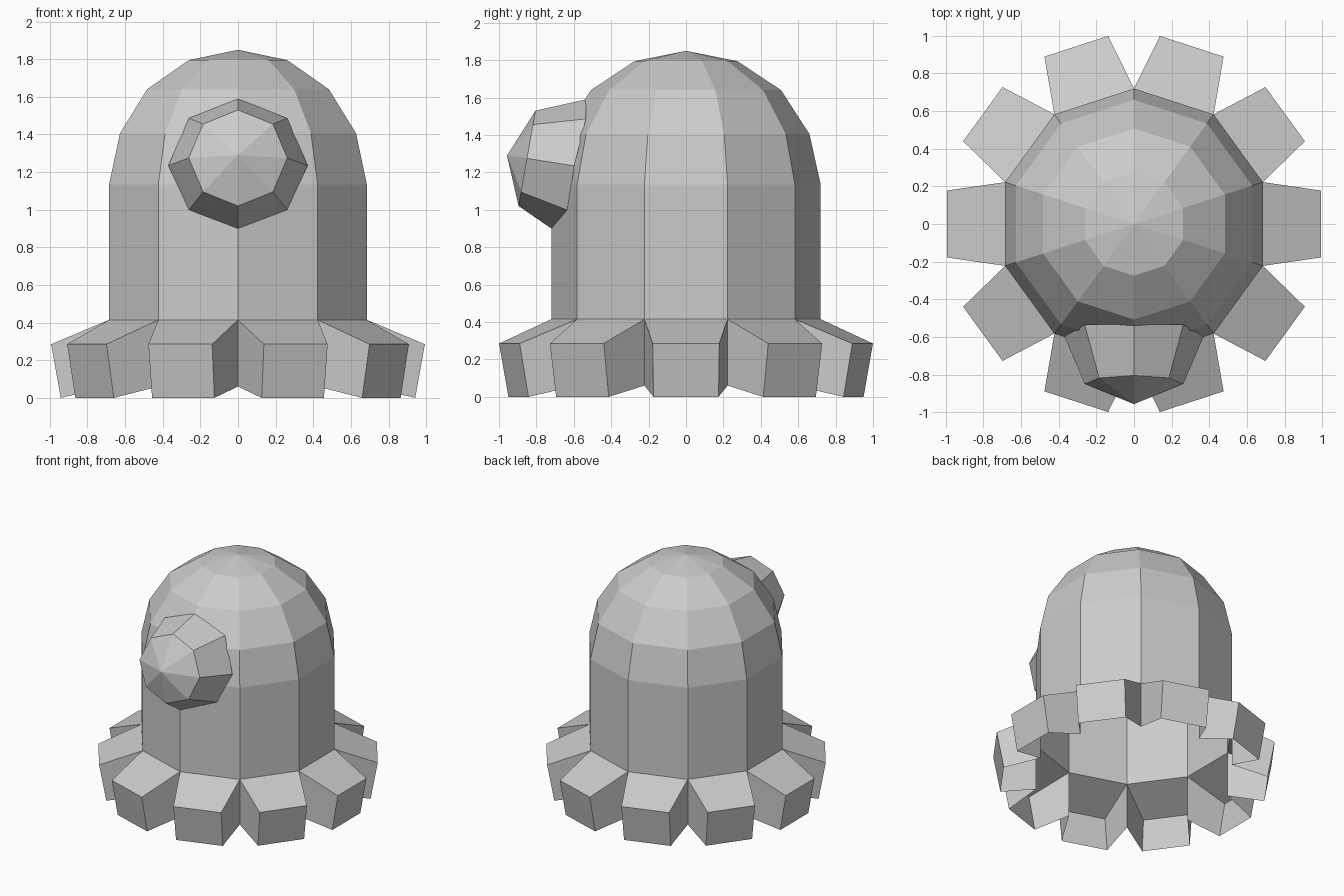
import bpy
import bmesh
from math import sin, cos, pi, tau
from mathutils import Matrix, Vector

cube = bpy.data.objects.get("Cube")
if cube:
    bpy.data.objects.remove(cube)

GREY = (0.6, 0.6, 0.6, 1)
grey = bpy.data.materials.new("plain_grey")
grey.use_nodes = True
grey.diffuse_color = GREY
grey.node_tree.nodes["Principled BSDF"].inputs["Base Color"].default_value = GREY

SIDES = 10
RADIUS = 0.72
SKIRT_Z = 0.415


def finish(bm, name):
    mesh = bpy.data.meshes.new(name)
    bm.to_mesh(mesh)
    bm.free()
    mesh.materials.append(grey)
    obj = bpy.data.objects.new(name, mesh)
    bpy.context.collection.objects.link(obj)
    return obj


def loft(bm, rings, tip):
    """Bridge rings of points in order, then close them to a tip."""
    loops = [[bm.verts.new(p) for p in ring] for ring in rings]
    n = len(loops[0])
    for low, high in zip(loops, loops[1:]):
        for i in range(n):
            j = (i + 1) % n
            bm.faces.new((low[i], low[j], high[j], high[i]))
    end = bm.verts.new(tip)
    for i in range(n):
        bm.faces.new((loops[-1][i], loops[-1][(i + 1) % n], end))


# Domed body, open underneath
bm = bmesh.new()
profile = [(RADIUS, SKIRT_Z), (RADIUS, 1.135), (0.66, 1.405), (0.508, 1.64), (0.275, 1.795)]
rings = [[(r * cos(tau * (i + 0.5) / SIDES), r * sin(tau * (i + 0.5) / SIDES), z)
          for i in range(SIDES)] for r, z in profile]
loft(bm, rings, (0, 0, 1.85))
finish(bm, "body")

# Short tentacles, each a hollow shell with top, end and two sides
bm = bmesh.new()
half = pi / SIDES
root_x, root_y = RADIUS * cos(half), RADIUS * sin(half)
section = [(root_x, root_y, SKIRT_Z), (0.993, 0.178, 0.285),
           (0.942, 0.174, 0.0), (root_x, root_y, 0.06)]
for k in range(SIDES):
    turn = Matrix.Rotation(tau * k / SIDES, 3, "Z")
    right = [bm.verts.new(turn @ Vector((x, -y, z))) for x, y, z in section]
    left = [bm.verts.new(turn @ Vector((x, y, z))) for x, y, z in section]
    for i in range(2):
        bm.faces.new((right[i], right[i + 1], left[i + 1], left[i]))
    bm.faces.new(right[::-1])
    bm.faces.new(left)
bmesh.ops.remove_doubles(bm, verts=bm.verts, dist=0.001)
finish(bm, "tentacles")

# Eight-sided snout whose base follows the body surface
bm = bmesh.new()
base_depth = [-0.597, -0.535, -0.535, -0.535, -0.597, -0.633, -0.72, -0.633]
base, rim = [], []
for i, depth in enumerate(base_depth):
    c, s = cos(tau * i / 8), sin(tau * i / 8)
    base.append((0.37 * c, depth, 1.235 + (0.355 if s > 0 else 0.335) * s))
    rim.append((0.262 * c, -0.85 + 0.045 * s, 1.275 + 0.255 * s))
loft(bm, [base, rim], (0, -0.957, 1.29))
finish(bm, "snout")
